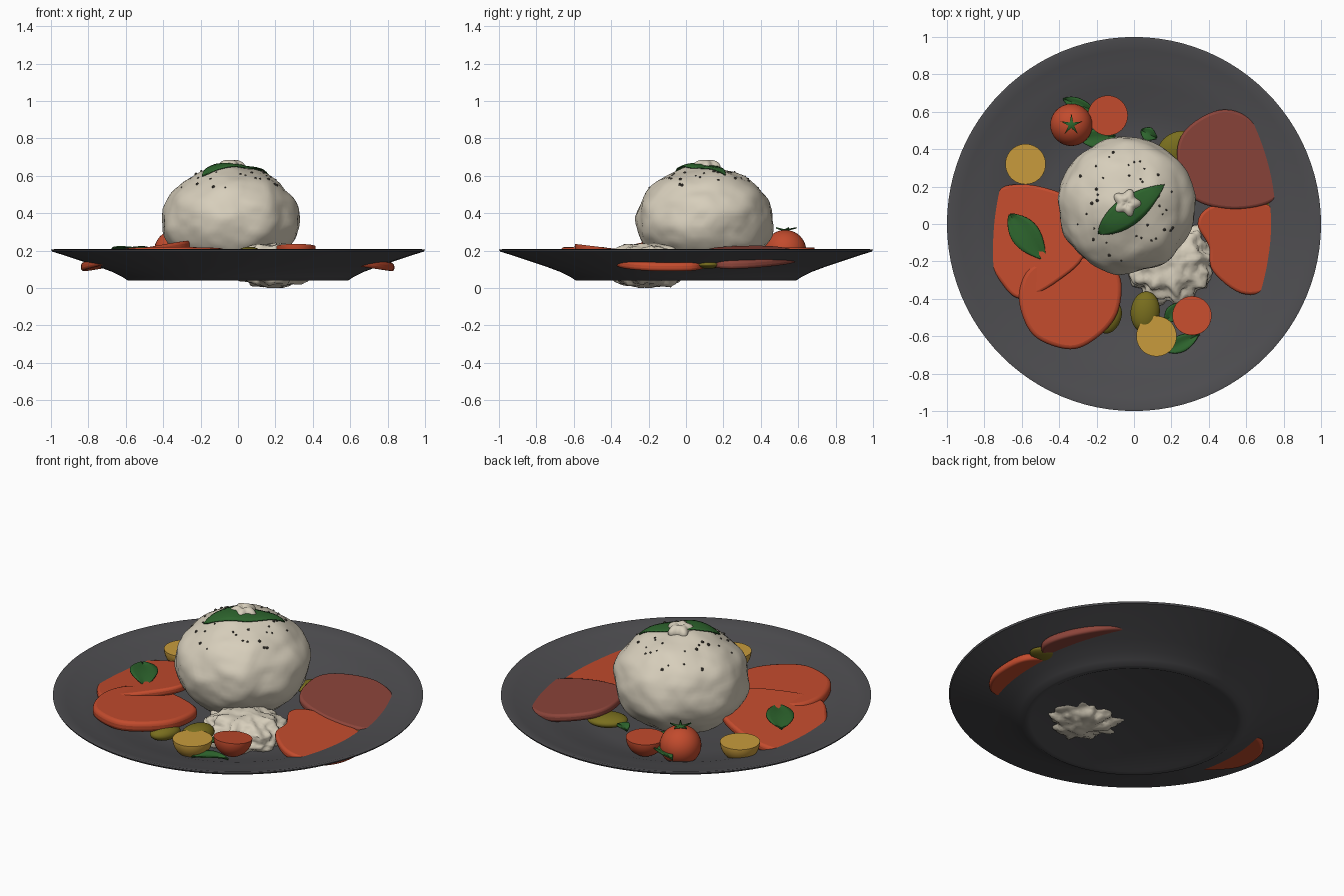
import bpy, bmesh, math, random
from mathutils import Vector, Matrix, noise

random.seed(4)
if "Cube" in bpy.data.objects:
    bpy.data.objects.remove(bpy.data.objects["Cube"])


def material(name, *rgb):
    m = bpy.data.materials.new(name)
    m.use_nodes = True
    m.diffuse_color = (*rgb, 1)
    m.node_tree.nodes["Principled BSDF"].inputs["Base Color"].default_value = (*rgb, 1)
    return m


SLATE = material("slate grey", 0.075, 0.074, 0.08)
CREAM = material("cream white", 0.68, 0.62, 0.5)
ORANGE = material("tomato orange", 0.54, 0.07, 0.026)
DARK_RED = material("dark tomato red", 0.26, 0.058, 0.042)
YELLOW = material("yellow tomato", 0.58, 0.33, 0.045)
GREEN = material("leaf green", 0.026, 0.127, 0.026)
OLIVE = material("olive green", 0.19, 0.156, 0.013)
PEPPER = material("pepper grey", 0.08, 0.07, 0.055)


def finish(bm, name, mat, angle=40):
    bmesh.ops.recalc_face_normals(bm, faces=bm.faces)
    mesh = bpy.data.meshes.new(name)
    bm.to_mesh(mesh)
    bm.free()
    mesh.materials.append(mat)
    for p in mesh.polygons:
        p.use_smooth = True
    mesh.set_sharp_from_angle(angle=math.radians(angle))
    ob = bpy.data.objects.new(name, mesh)
    bpy.context.collection.objects.link(ob)
    return ob


def smooth_loop(pts, steps=6):
    """Closed Catmull-Rom loop through 2D points."""
    out, n = [], len(pts)
    for i in range(n):
        a, b, c, d = (Vector(pts[(i + k) % n]) for k in (-1, 0, 1, 2))
        for s in range(steps):
            t = s / steps
            out.append(0.5 * (2 * b + (c - a) * t + (2 * a - 5 * b + 4 * c - d) * t ** 2
                              + (3 * b - a - 3 * c + d) * t ** 3))
    return out


# Plate: lathed profile with a foot ring
def plate():
    profile = [(0, .09), (.5, .09), (.62, .11), (.74, .15), (.84, .172), (.93, .19), (.985, .207),
               (1, .205), (.995, .195), (.93, .175), (.84, .145), (.75, .115), (.67, .085),
               (.62, .06), (.59, .04), (.56, .04), (.54, .05), (0, .05)]
    bm = bmesh.new()
    verts = [bm.verts.new((r, 0, z)) for r, z in profile]
    edges = [bm.edges.new(p) for p in zip(verts, verts[1:])]
    bmesh.ops.spin(bm, geom=verts + edges, axis=(0, 0, 1), cent=(0, 0, 0),
                   angle=math.tau, steps=96, use_duplicate=False)
    bmesh.ops.remove_doubles(bm, verts=bm.verts, dist=1e-4)
    finish(bm, "plate", SLATE)


# Soft cheese ball
BALL = Vector((-.04, .1, .36))


def ball_point(d):
    k = 1 + .05 * noise.noise(d * 2.2) + .015 * noise.noise(d * 6)
    x, y, z = d * k
    return BALL + Vector((.365 * x, .365 * y, .29 * z))


def cheese_ball():
    bm = bmesh.new()
    bmesh.ops.create_icosphere(bm, subdivisions=5, radius=1)
    for v in bm.verts:
        v.co = ball_point(v.co.normalized())
    return finish(bm, "cheese_ball", CREAM, 180)


# Gathered knot with five lobes
def cheese_knot():
    bm = bmesh.new()
    bmesh.ops.create_uvsphere(bm, u_segments=40, v_segments=16, radius=1)
    for v in bm.verts:
        a = math.atan2(v.co.y, v.co.x)
        k = .068 * (1 + .17 * math.cos(5 * a))
        dip = .02 * math.exp(-14 * v.co.xy.length_squared) * (v.co.z > 0)
        v.co = Vector((v.co.x * k - .04, v.co.y * k + .11, .645 + v.co.z * .045 - dip))
    finish(bm, "cheese_knot", CREAM, 180)


# Spilled curd with crinkled folds
def curd():
    bm = bmesh.new()
    bmesh.ops.create_icosphere(bm, subdivisions=5, radius=1)
    for v in bm.verts:
        d = v.co.normalized()
        a = math.atan2(d.y, d.x)
        flat = d.xy.length
        k = 1 + flat * (.06 * math.sin(9 * a + 2 * d.z) + .04 * math.sin(17 * a))
        k += .16 * noise.noise(d * 3) + .06 * noise.noise(d * 8)
        v.co = Vector((.19 + .225 * d.x * k, -.2 + .22 * d.y * k, .12 + .115 * d.z * k))
        v.co.z = max(v.co.z, 0)
    finish(bm, "spilled_curd", CREAM, 60)


# Tomato slices: smooth outlines, given thickness and a tilt
def slice_piece(name, pts, mat, top, thick, sx=0, sy=0):
    loop = smooth_loop(pts)
    c = sum(loop, Vector((0, 0))) / len(loop)
    bm = bmesh.new()
    face = bm.faces.new([bm.verts.new((p.x, p.y, 0)) for p in loop])
    geo = bmesh.ops.extrude_face_region(bm, geom=[face])["geom"]
    for v in (g for g in geo if isinstance(g, bmesh.types.BMVert)):
        v.co.z = -thick
    for v in bm.verts:
        v.co.z += top + sx * (v.co.x - c.x) + sy * (v.co.y - c.y)
    ob = finish(bm, name, mat)
    bev = ob.modifiers.new("round edge", 'BEVEL')
    bev.width, bev.segments, bev.limit_method = thick * .35, 3, 'ANGLE'
    bev.angle_limit = math.radians(50)


def slices():
    slice_piece("slice_left", [(-.83, -.1), (-.82, .1), (-.7, .2), (-.5, .2), (-.3, .1), (-.26, -.15),
                               (-.4, -.3), (-.6, -.4), (-.72, -.3)], ORANGE, .19, .045, .2, -.04)
    slice_piece("slice_front", [(-.61, -.34), (-.54, -.22), (-.35, -.17), (-.15, -.22), (-.07, -.3),
                                (-.09, -.48), (-.2, -.61), (-.34, -.67), (-.52, -.61), (-.6, -.48)],
                ORANGE, .212, .06, 0, -.03)
    slice_piece("slice_right", [(.34, 0), (.4, .09), (.58, .13), (.76, .09), (.83, 0), (.82, -.2),
                                (.72, -.35), (.57, -.37), (.42, -.25), (.4, -.12)],
                ORANGE, .17, .045, -.15)
    slice_piece("slice_back", [(.23, .36), (.28, .51), (.46, .61), (.63, .56), (.78, .38), (.82, .22),
                               (.72, .11), (.5, .08), (.3, .15)], DARK_RED, .187, .045, -.14)


# Halved cherry tomatoes, cut side up
def half_tomato(name, x, y, r, z, mat, tilt):
    bm = bmesh.new()
    bmesh.ops.create_uvsphere(bm, u_segments=40, v_segments=24, radius=r)
    geo = bm.verts[:] + bm.edges[:] + bm.faces[:]
    cut = bmesh.ops.bisect_plane(bm, geom=geo, plane_co=(0, 0, .001), plane_no=(0, 0, 1),
                                 clear_outer=True)["geom_cut"]
    bmesh.ops.edgeloop_fill(bm, edges=[e for e in cut if isinstance(e, bmesh.types.BMEdge)])
    bmesh.ops.transform(bm, verts=bm.verts, matrix=Matrix.Translation((x, y, z))
                        @ Matrix.Rotation(tilt, 4, 'X'))
    finish(bm, name, mat)


def ellipsoid(name, loc, size, mat, turn=0):
    bm = bmesh.new()
    bmesh.ops.create_uvsphere(bm, u_segments=32, v_segments=20, radius=1)
    bmesh.ops.transform(bm, verts=bm.verts, matrix=Matrix.Translation(loc)
                        @ Matrix.Rotation(turn, 4, 'Z') @ Matrix.Diagonal((*size, 1)))
    return finish(bm, name, mat, 180)


# Star-shaped stalk leaves on the whole tomato
def stalk(x, y, z):
    bm = bmesh.new()
    top = bm.verts.new((x, y, z))
    ring = []
    for i in range(10):
        a, r = i * math.tau / 10 + .3, .016 if i % 2 else .06
        ring.append(bm.verts.new((x + r * math.cos(a), y + r * math.sin(a), z + .012 * (r > .03))))
    for i in range(10):
        bm.faces.new((top, ring[i], ring[(i + 1) % 10]))
    ob = finish(bm, "tomato_stalk", GREEN)
    ob.modifiers.new("thickness", 'SOLIDIFY').thickness = .007


# Pointed leaves, optionally draped over another part
def leaf(name, a, b, width, z, drape=None, n=20, m=6):
    a, b = Vector(a), Vector(b)
    side = Vector((a.y - b.y, b.x - a.x)).normalized()
    bm = bmesh.new()
    rows = []
    for i in range(n + 1):
        t = i / n
        w = width * max(math.sin(math.pi * t ** .85), .01) ** .85
        row = []
        for j in range(m + 1):
            s = 2 * j / m - 1
            p = a.lerp(b, t) + side * s * w
            row.append(bm.verts.new((p.x, p.y, z + .012 * abs(s) + .015 * math.sin(math.pi * t))))
        rows.append(row)
    for r, q in zip(rows, rows[1:]):
        for j in range(m):
            bm.faces.new((r[j], r[j + 1], q[j + 1], q[j]))
    ob = finish(bm, name, GREEN)
    if drape:
        wrap = ob.modifiers.new("drape", 'SHRINKWRAP')
        wrap.target, wrap.wrap_method, wrap.offset = drape, 'PROJECT', .008
        wrap.use_project_z, wrap.use_negative_direction = True, True
        wrap.use_positive_direction = False
    ob.modifiers.new("thickness", 'SOLIDIFY').thickness = .006


# Cracked pepper scattered around the top of the ball
def pepper():
    bm = bmesh.new()
    for _ in range(42):
        a, p = random.uniform(0, math.tau), random.uniform(.4, .95)
        d = Vector((math.sin(p) * math.cos(a), math.sin(p) * math.sin(a), math.cos(p)))
        bmesh.ops.create_icosphere(bm, subdivisions=1, radius=random.uniform(.005, .01),
                                   matrix=Matrix.Translation(ball_point(d)))
    finish(bm, "cracked_pepper", PEPPER)


plate()
ball = cheese_ball()
cheese_knot()
curd()
slices()
pepper()
half_tomato("half_tomato_back", -.14, .58, .107, .215, ORANGE, 0)
half_tomato("half_tomato_front", .31, -.49, .105, .222, ORANGE, -.12)
half_tomato("yellow_half_left", -.58, .32, .108, .205, YELLOW, 0)
half_tomato("yellow_half_front", .12, -.6, .108, .208, YELLOW, 0)
ellipsoid("whole_tomato", (-.335, .53, .2), (.113, .113, .11), ORANGE)
stalk(-.335, .53, .313)
ellipsoid("olive_front", (.06, -.47, .17), (.078, .11, .05), OLIVE, -.1)
ellipsoid("olive_back", (.23, .41, .155), (.11, .08, .035), OLIVE, .5)
ellipsoid("olive_under_slice", (-.13, -.5, .14), (.06, .09, .04), OLIVE, -.4)
ellipsoid("olive_side", (.72, .12, .125), (.1, .07, .022), OLIVE)
leaf("leaf_on_ball", (-.19, -.05), (.16, .21), .075, .8, ball)
leaf("leaf_on_slice", (-.665, .05), (-.475, -.19), .075, .197)
leaf("leaf_front", (.17, -.68), (.35, -.59), .045, .135)
leaf("leaf_middle", (.17, -.52), (.26, -.42), .04, .16)
leaf("leaf_back", (-.28, .45), (-.1, .47), .05, .17)
leaf("leaf_behind_tomato", (-.38, .67), (-.2, .6), .035, .17)
leaf("leaf_back_small", (.04, .5), (.12, .46), .035, .17)
